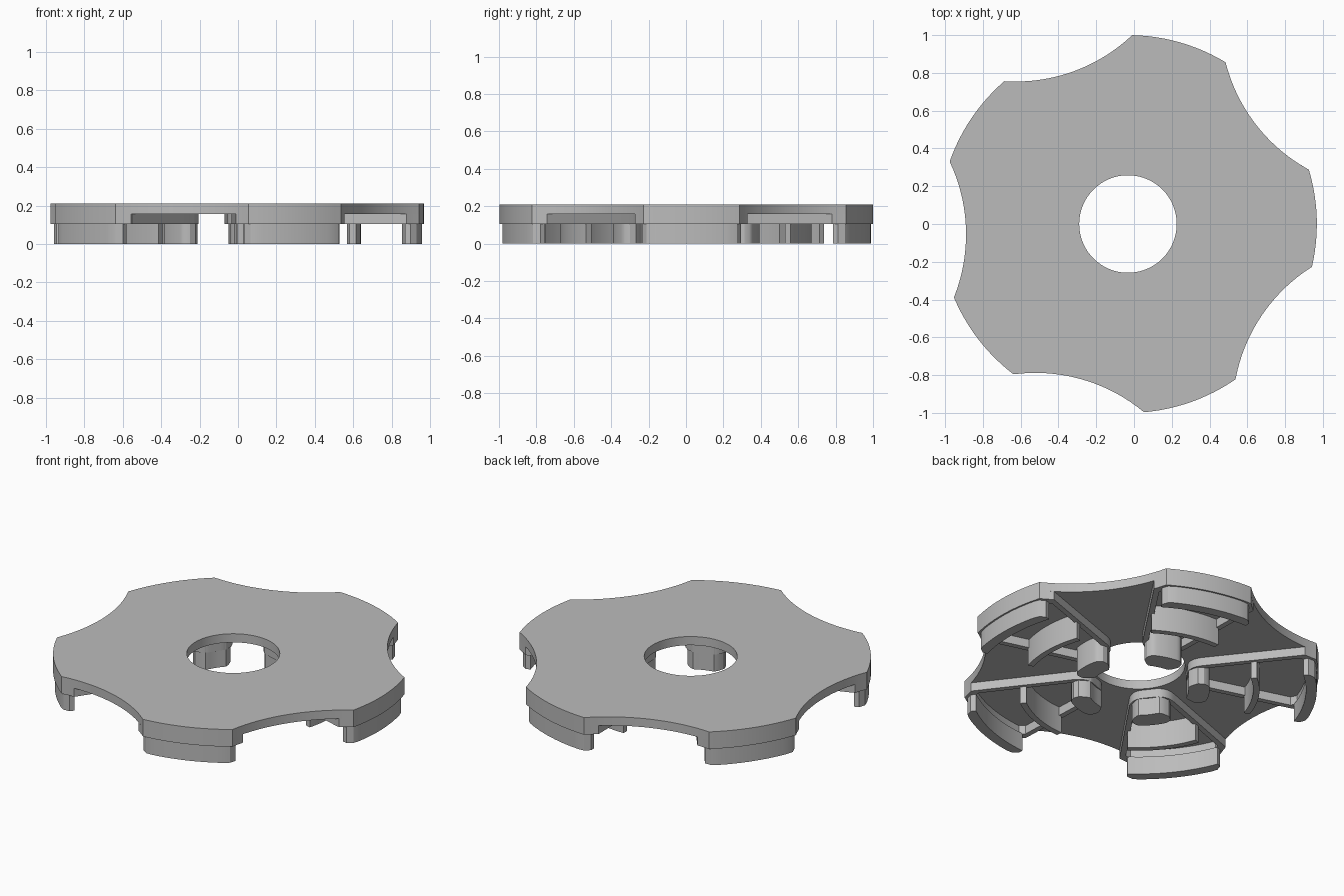
import bpy, bmesh, math
from mathutils import Vector

if "Cube" in bpy.data.objects:
    bpy.data.objects.remove(bpy.data.objects["Cube"])

CX = -0.032                      # hole axis sits slightly left of the bounding centre
LOBES = [math.radians(1.8 + 72 * k) for k in range(5)]
HALF = math.radians(14.9)        # half angle of each lobe
Z_TOP, Z_PLATE, Z_RIM = 0.21, 0.157, 0.105

grey = bpy.data.materials.new("plain grey")
grey.diffuse_color = (0.5, 0.5, 0.5, 1)
grey.use_nodes = True
grey.node_tree.nodes["Principled BSDF"].inputs["Base Color"].default_value = grey.diffuse_color


def edge(a):
    """Outer radius at angle a from a lobe centre: round lobe, scooped notch."""
    if abs(a) <= HALF:
        return 1.0
    d = math.radians(36) - abs(a)
    return 1.758 * math.cos(d) - math.sqrt(0.81 - (1.758 * math.sin(d)) ** 2)


def steps(a, b, n):
    return [a + (b - a) * i / n for i in range(n + 1)]


def polar(r, a):
    return Vector((r * math.cos(a), r * math.sin(a)))


def strip(name, left, right, z0, z1, turn=0.0, closed=False):
    """Solid band between two matching outlines."""
    bm = bmesh.new()
    c, s = math.cos(turn), math.sin(turn)
    rows = []
    for p, q in zip(left, right):
        rows.append([bm.verts.new((c * v[0] - s * v[1] + CX, s * v[0] + c * v[1], z))
                     for v, z in ((p, z0), (q, z0), (q, z1), (p, z1))])
    n = len(rows)
    for i in range(n if closed else n - 1):
        a, b = rows[i], rows[(i + 1) % n]
        for j in range(4):
            k = (j + 1) % 4
            bm.faces.new((a[j], a[k], b[k], b[j]))
    if not closed:
        bm.faces.new(rows[0])
        bm.faces.new(rows[-1])
    bmesh.ops.recalc_face_normals(bm, faces=bm.faces)
    me = bpy.data.meshes.new(name)
    bm.to_mesh(me)
    bm.free()
    me.materials.append(grey)
    ob = bpy.data.objects.new(name, me)
    bpy.context.collection.objects.link(ob)
    return ob


# cover plate with the scooped outline and centre hole
outer, inner = [], []
for c in LOBES:
    angles = (steps(-math.radians(36), -HALF, 10)[:-1] + steps(-HALF, HALF, 12)
              + steps(HALF, math.radians(36), 10)[1:-1])
    for a in angles:
        outer.append(polar(edge(a), c + a))
        inner.append(polar(0.258, c + a))
strip("cover_plate", outer, inner, Z_PLATE, Z_TOP, closed=True)

# centre line of the U-shaped rib: out to the rim, rounded around the hole
W = math.radians(17.6)
side = [polar(r, W) for r in (edge(W) - 0.02, 0.7, 0.5, 0.37)]
p0, p1, p2 = polar(0.37, W), polar(0.295, W), polar(0.288, math.radians(5))
bend = [p0 * (1 - t) ** 2 + p1 * 2 * t * (1 - t) + p2 * t * t for t in steps(0, 1, 8)[1:]]
half_path = side + bend
path = half_path + [Vector((p.x, -p.y)) for p in reversed(half_path)]
rib_l, rib_r = [], []
for i, p in enumerate(path):
    d = (path[min(i + 1, len(path) - 1)] - path[max(i - 1, 0)]).normalized()
    n = Vector((-d.y, d.x)) * 0.016
    rib_l.append(p + n)
    rib_r.append(p - n)

for k, c in enumerate(LOBES, 1):
    # upper skirt under the lobe edge
    S = math.radians(18.5)
    angles = steps(-S, -HALF, 3)[:-1] + steps(-HALF, HALF, 12) + steps(HALF, S, 3)[1:]
    strip(f"rim_skirt_{k}", [polar(edge(a), a) for a in angles],
          [polar(edge(a) - 0.06, a) for a in angles], Z_RIM, Z_PLATE, c)

    # lower lip, slightly inset, with rounded ends
    L = math.radians(16)
    angles = steps(-L, L, 18)
    strip(f"outer_lip_{k}",
          [polar(0.99 - 0.03 * max(0, abs(a) / L - 0.87) / 0.13, a) for a in angles],
          [polar(0.93, a) for a in angles], 0, Z_RIM + 0.005, c)

    # U-shaped rib
    strip(f"u_rib_{k}", rib_l, rib_r, Z_RIM, Z_PLATE + 0.005, c)

    # inner curved wall
    angles = steps(-W, W, 14)
    strip(f"inner_wall_{k}", [polar(0.672, a) for a in angles],
          [polar(0.637, a) for a in angles], 0, Z_PLATE + 0.005, c)

    # small foot beside the hole, with rounded corners
    ys = steps(-0.105, 0.105, 14)
    strip(f"hub_foot_{k}",
          [(math.sqrt(0.395 ** 2 - y * y) - 0.025 * max(0, abs(y) - 0.085) / 0.02, y) for y in ys],
          [(math.sqrt(0.278 ** 2 - y * y) + 0.065 * (max(0, abs(y) - 0.055) / 0.05) ** 1.5, y)
           for y in ys], 0, Z_PLATE + 0.005, c)

# smooth curved sides, keep sharp edges
for ob in bpy.context.collection.objects:
    ob.select_set(True)
    bpy.context.view_layer.objects.active = ob
bpy.ops.object.shade_smooth_by_angle(angle=math.radians(25))
